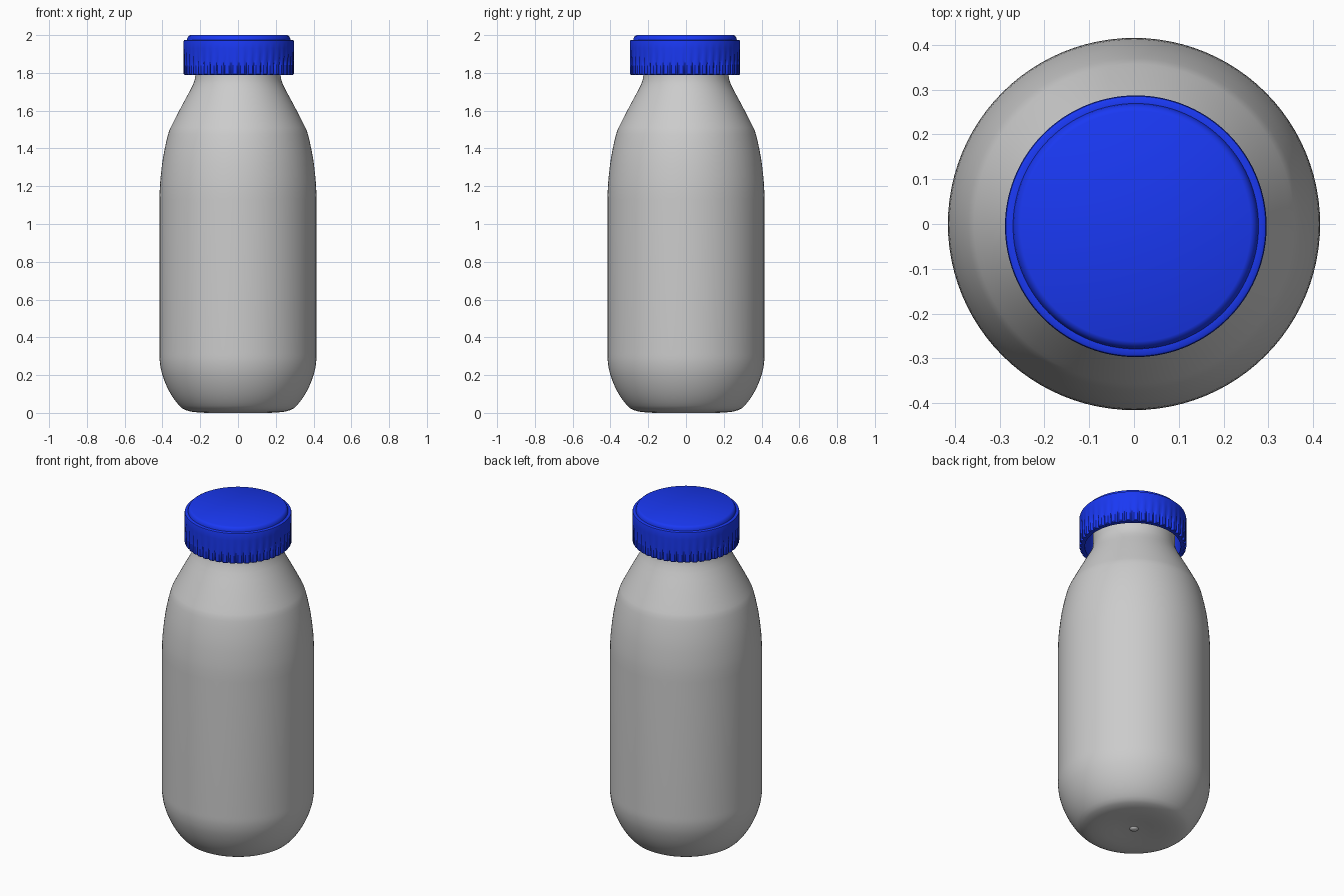
import bpy, bmesh, math

if "Cube" in bpy.data.objects:
    bpy.data.objects.remove(bpy.data.objects["Cube"])


def smooth(points, steps):
    # Catmull-Rom interpolation of a profile
    p = [points[0]] + points + [points[-1]]
    out = []
    for a, b, c, d in zip(p, p[1:], p[2:], p[3:]):
        for k in range(steps):
            t = k / steps
            out.append(tuple(0.5 * (2 * q + (r - o) * t + (2 * o - 5 * q + 4 * r - s) * t * t
                                    + (3 * q - o - 3 * r + s) * t ** 3)
                             for o, q, r, s in zip(a, b, c, d)))
    return out + [points[-1]]


def lathe(name, profile, segments, centre=(0, 0), flute=None, angle=35):
    # Profile starts and ends on the axis; flute(i, r, z) adjusts the radius
    bm = bmesh.new()
    rings = []
    for r, z in profile:
        if r == 0:
            rings.append([bm.verts.new((0, 0, z))] * segments)
            continue
        ring = []
        for i in range(segments):
            a = 2 * math.pi * i / segments
            rr = flute(i, r, z) if flute else r
            ring.append(bm.verts.new((rr * math.cos(a), rr * math.sin(a), z)))
        rings.append(ring)
    for lo, hi in zip(rings, rings[1:]):
        for i in range(segments):
            j = (i + 1) % segments
            bm.faces.new(list(dict.fromkeys((lo[i], lo[j], hi[j], hi[i]))))
    bmesh.ops.recalc_face_normals(bm, faces=bm.faces)
    mesh = bpy.data.meshes.new(name)
    bm.to_mesh(mesh)
    bm.free()
    obj = bpy.data.objects.new(name, mesh)
    bpy.context.collection.objects.link(obj)
    obj.location = (*centre, 0)
    bpy.ops.object.select_all(action='DESELECT')
    obj.select_set(True)
    bpy.context.view_layer.objects.active = obj
    bpy.ops.object.shade_smooth_by_angle(angle=math.radians(angle))
    return obj


# Bottle: base with small moulding nub, rounded heel, straight wall, shoulder, neck
nub = [(0, 0.0), (0.012, 0.001), (0.02, 0.005), (0.025, 0.012)]
base = [(0.10, 0.01), (0.17, 0.0), (0.23, 0.004)]
heel = smooth([(0.25, 0.007), (0.295, 0.024), (0.34, 0.075), (0.377, 0.14),
               (0.403, 0.21), (0.414, 0.27), (0.4155, 0.32)], 3)
shoulder = smooth([(0.4155, 1.13), (0.412, 1.22), (0.397, 1.35), (0.37, 1.475),
                   (0.347, 1.53), (0.29, 1.64), (0.237, 1.74), (0.225, 1.79)], 3)
neck = [(0.225, 1.95), (0, 1.95)]
lathe("bottle_body", nub + base + heel + shoulder + neck, 96)


# Cap: hollow underside, fluted skirt, ledge and raised top disc
def flute(i, r, z):
    if r < 0.28 or z > 1.96:
        return r
    depth = 0.012 * min(1, max(0, (1.93 - z) / 0.11))
    return r - depth * (i % 4 == 0)


cap_profile = [(0, 1.96), (0.26, 1.96), (0.262, 1.79), (0.288, 1.79), (0.292, 1.795),
               (0.292, 1.83), (0.292, 1.87), (0.292, 1.93), (0.292, 1.965),
               (0.290, 1.972), (0.285, 1.975), (0.274, 1.975), (0.272, 1.985),
               (0.266, 1.995), (0.257, 2.0), (0, 2.0)]
cap = lathe("screw_cap", cap_profile, 176, (0.004, -0.005), flute)
blue = bpy.data.materials.new("cap_blue")
blue.diffuse_color = (0.01, 0.04, 0.9, 1)
blue.use_nodes = True
blue.node_tree.nodes["Principled BSDF"].inputs["Base Color"].default_value = blue.diffuse_color
cap.data.materials.append(blue)
